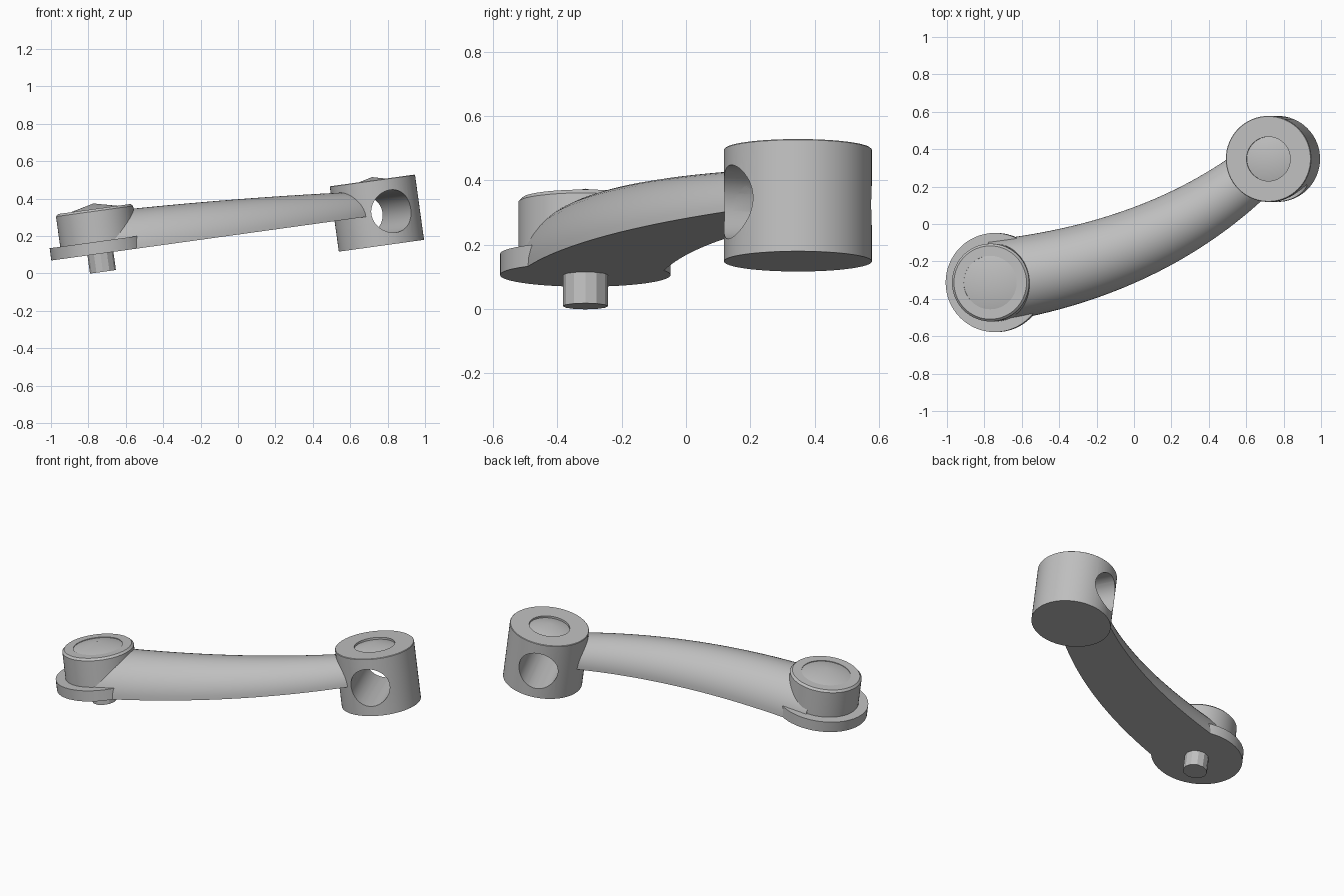
import bpy, bmesh, math
from mathutils import Matrix, Vector

if "Cube" in bpy.data.objects:
    bpy.data.objects.remove(bpy.data.objects["Cube"], do_unlink=True)

TILT = Matrix.Rotation(math.radians(-7.9), 4, 'Y')  # whole crank leans up to +x
FLOOR = 0.206                                       # flat underside of arm and disc
PIVOT = (-0.714, -0.313)
GRIP = (0.78, 0.348)

metal = bpy.data.materials.new("grey metal")
metal.use_nodes = True
GREY = (0.52, 0.52, 0.52, 1)
metal.diffuse_color = GREY
metal.node_tree.nodes["Principled BSDF"].inputs["Base Color"].default_value = GREY


def finish(name, bm):
    bmesh.ops.recalc_face_normals(bm, faces=bm.faces)
    bm.transform(TILT)
    mesh = bpy.data.meshes.new(name)
    bm.to_mesh(mesh)
    bm.free()
    mesh.materials.append(metal)
    obj = bpy.data.objects.new(name, mesh)
    bpy.context.collection.objects.link(obj)
    return obj


def activate(obj):
    bpy.ops.object.select_all(action='DESELECT')
    obj.select_set(True)
    bpy.context.view_layer.objects.active = obj


def lathe(name, centre, profile, sides=64):
    """Turn a (radius, height) profile about a vertical axis."""
    bm = bmesh.new()
    verts = [bm.verts.new((r, 0, z)) for r, z in profile]
    edges = [bm.edges.new(pair) for pair in zip(verts, verts[1:])]
    bmesh.ops.spin(bm, geom=verts + edges, axis=(0, 0, 1), cent=(0, 0, 0),
                   angle=math.tau, steps=sides, use_duplicate=False)
    bmesh.ops.remove_doubles(bm, verts=bm.verts, dist=0.0005)
    bmesh.ops.translate(bm, verts=bm.verts, vec=(*centre, 0))
    return finish(name, bm)


def capped_profile(radius, low, high, bevel, cap, sink, rise):
    """Round post with a low cone set into its top."""
    return [(0, low), (radius, low), (radius, high - bevel), (radius - bevel, high),
            (cap, high), (cap, high - sink), (0, high + rise)]


def build_arm():
    """Half-round bar that tapers along a curved path."""
    start, bend, end = Vector((-0.719, -0.305)), Vector((0.117, -0.189)), Vector((0.674, 0.275))
    steps, arc = 32, 24
    bm = bmesh.new()
    rings = []
    for i in range(steps + 1):
        t = i / steps
        p = start * (1 - t) ** 2 + bend * 2 * t * (1 - t) + end * t * t
        d = ((bend - start) * (1 - t) + (end - bend) * t).normalized()
        r = 0.22 - 0.08 * t ** 1.3
        ring = []
        for k in range(arc + 1):
            a = math.pi * k / arc
            side = r * math.cos(a)
            ring.append(bm.verts.new((p.x - d.y * side, p.y + d.x * side,
                                      FLOOR + r * math.sin(a))))
        rings.append(ring)
    for a, b in zip(rings, rings[1:]):
        for k in range(arc + 1):
            n = (k + 1) % (arc + 1)
            bm.faces.new((a[k], a[n], b[n], b[k]))
    bm.faces.new(rings[0])
    bm.faces.new(rings[-1])
    return finish("crank_arm", bm)


# Pivot end: disc, boss with cap, pin underneath
disc = lathe("pivot_disc", PIVOT, [(0, FLOOR), (0.265, FLOOR), (0.265, 0.272), (0, 0.272)])
boss = lathe("pivot_boss", PIVOT, capped_profile(0.208, 0.23, 0.447, 0.012, 0.143, 0.004, 0.03))
pin = lathe("pivot_pin", PIVOT, [(0, 0.108), (0.07, 0.108), (0.07, 0.23), (0, 0.23)], 12)

# Curved arm and grip-end socket
arm = build_arm()
socket = lathe("grip_socket", GRIP, capped_profile(0.23, 0.0415, 0.394, 0.003, 0.118, 0.012, 0.018))

# Cross hole through the socket
bm = bmesh.new()
bmesh.ops.create_cone(bm, cap_ends=True, segments=48, radius1=0.115, radius2=0.115, depth=0.8)
bm.transform(Matrix.Translation((*GRIP, 0.216)) @ Matrix.Rotation(math.radians(22.5), 4, 'Z')
             @ Matrix.Rotation(math.pi / 2, 4, 'X'))
cutter = finish("hole_cutter", bm)
cutter.hide_render = True
for obj in (socket, arm):
    cut = obj.modifiers.new("cross_hole", 'BOOLEAN')
    cut.operation = 'DIFFERENCE'
    cut.solver = 'EXACT'
    cut.object = cutter
    activate(obj)
    bpy.ops.object.modifier_apply(modifier=cut.name)
bpy.data.objects.remove(cutter, do_unlink=True)

for obj in (disc, boss, pin, arm, socket):
    activate(obj)
    bpy.ops.object.shade_smooth_by_angle(angle=math.radians(25))
